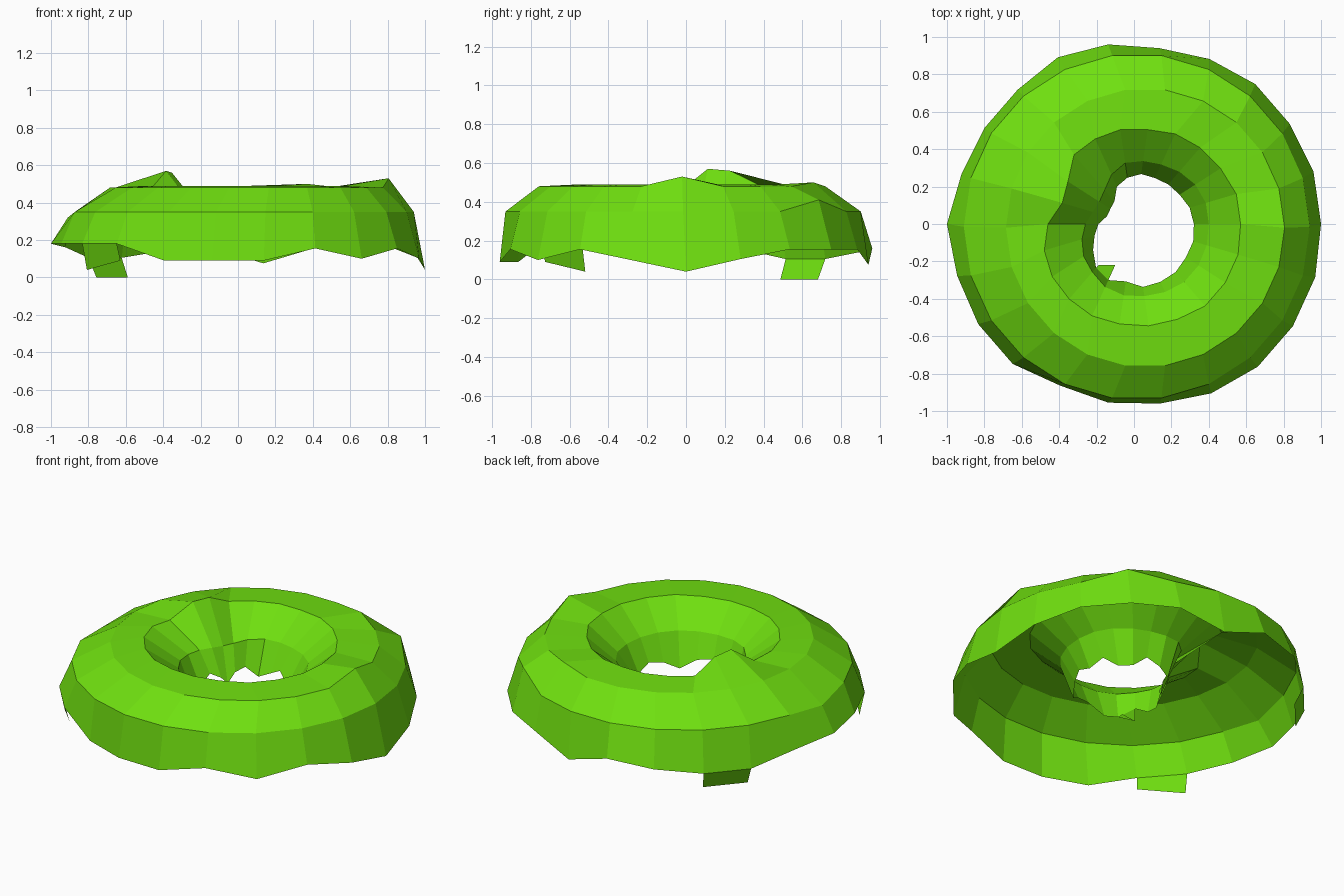
import bpy, bmesh
from math import cos, sin, tau

if "Cube" in bpy.data.objects:
    bpy.data.objects.remove(bpy.data.objects["Cube"])

N = 22  # segments around the ring

def ring(radii, heights, cx=0.0, cy=0.0):
    """One loop of points; scalars are repeated around the ring."""
    r = radii if isinstance(radii, list) else [radii] * N
    h = heights if isinstance(heights, list) else [heights] * N
    return [(cx + r[k] * cos(tau * k / N), cy + r[k] * sin(tau * k / N), h[k]) for k in range(N)]

# Wavy outer hem
rim_z = [.04, .105, .155, .155, .155, .075, .16, .14, .105, .105, .16,
         .18, .18, .18, .18, .09, .09, .09, .155, .10, .155, .10]
rim_r = [1, 1, .99, .99, .97, .95, .97, .98, .95, .95, .96,
         1, .985, .99, .99, .95, .965, .97, .995, 1.01, 1.01, 1.01]
shoulder_z = [.35] * N
shoulder_z[3], shoulder_z[11] = .41, .32
top_z = [.48] * N
top_z[0], top_z[4] = .53, .50

# Inner crown with a raised lump, then the pinched centre hole
crown_r = [.57, .57, .55, .54, .53, .51, .51, .50, .49, .42, .40,
           .46, .50, .52, .53, .54, .54, .55, .56, .58, .58, .58]
crown_z = [.49] * N
crown_z[9], crown_z[10], crown_z[11] = .56, .57, .48
neck_r = [.40, .40, .39, .37, .35, .34, .33, .29, .24, .22, .23,
          .26, .29, .32, .34, .37, .385, .39, .40, .41, .41, .405]
hole_r = [.32, .31, .29, .28, .27, .27, .25, .22, .16, .15, .15,
          .19, .22, .26, .31, .33, .31, .34, .34, .34, .33, .33]
hole_z = [.19 + .04 * sin(k * 1.9) for k in range(N)]

rings = [ring(rim_r, rim_z),
         ring(.925, shoulder_z, .015, -.015),
         ring(.745, top_z, .06, -.02),
         ring(crown_r, crown_z),
         ring(neck_r, .35),
         ring(hole_r, hole_z)]

bm = bmesh.new()
loops = [[bm.verts.new(p) for p in pts] for pts in rings]
for a, b in zip(loops, loops[1:]):
    for k in range(N):
        j = (k + 1) % N
        bm.faces.new((a[k], a[j], b[j], b[k]))

# Hanging drips: (loop, segment, radii, heights)
for loop, k, rr, zz in [(0, 8, (.90, .90), (0, 0)),
                        (0, 13, (.96, .96), (.04, .09)),
                        (5, 14, (.29, .24), (.14, .15))]:
    a, b = loops[loop][k], loops[loop][k + 1]
    low = [bm.verts.new((r * cos(tau * i / N), r * sin(tau * i / N), z))
           for i, r, z in zip((k, k + 1), rr, zz)]
    quad = (a, low[0], low[1], b)
    bm.faces.new(quad if loop == 0 else quad[::-1])

bm.normal_update()
mesh = bpy.data.meshes.new("icing")
bm.to_mesh(mesh)
bm.free()
icing = bpy.data.objects.new("icing", mesh)
bpy.context.collection.objects.link(icing)

# Bright green icing colour
mat = bpy.data.materials.new("green_icing")
mat.diffuse_color = (0.16, 0.74, 0.005, 1)
mat.use_nodes = True
mat.node_tree.nodes["Principled BSDF"].inputs["Base Color"].default_value = mat.diffuse_color
mesh.materials.append(mat)
